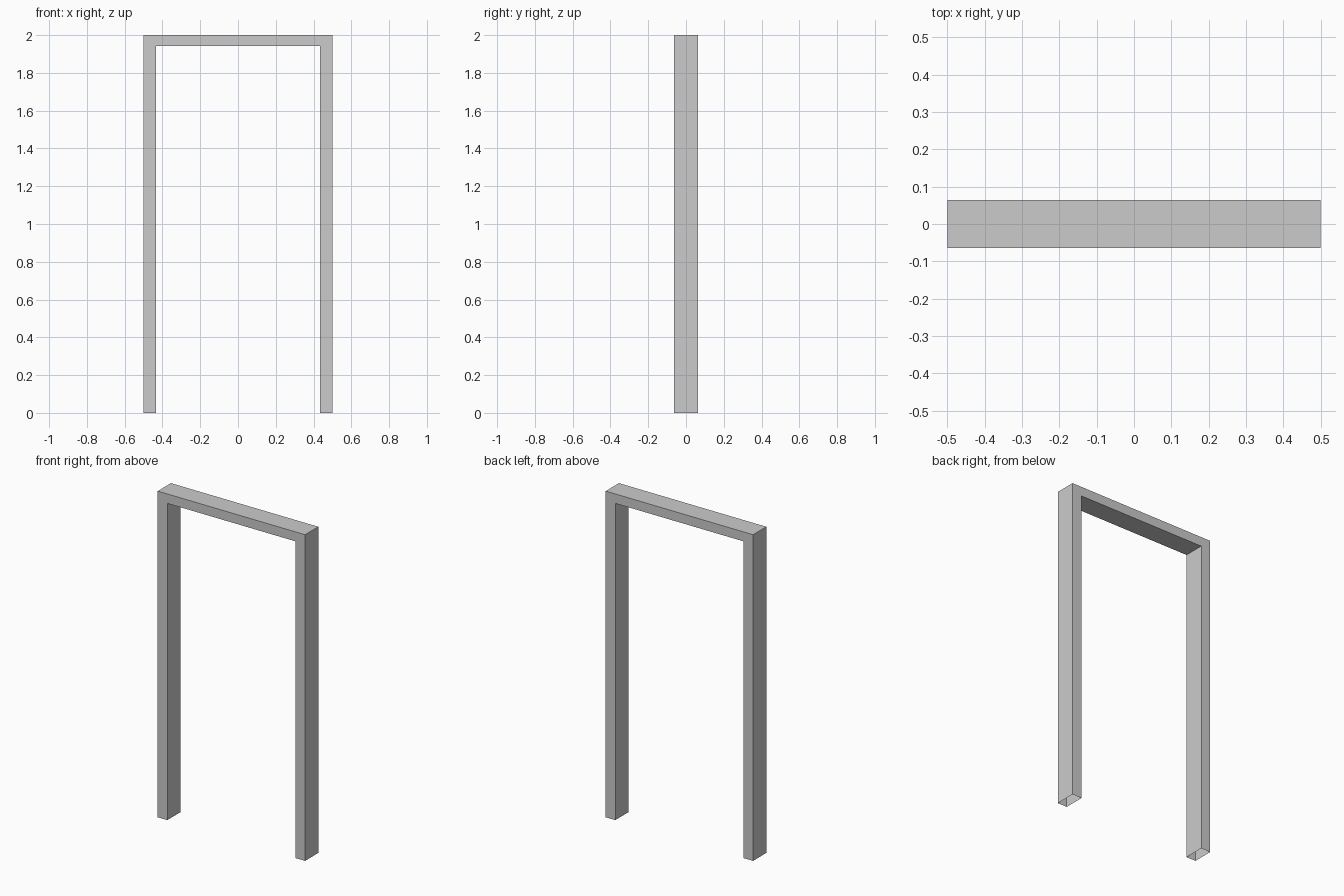
import bpy, bmesh

if "Cube" in bpy.data.objects:
    bpy.data.objects.remove(bpy.data.objects["Cube"])

HALF_W, HEIGHT, HALF_D = 0.5, 2.0, 0.064   # outer size
INNER_W, INNER_H = 0.435, 1.942            # opening

# Door frame: U-shaped front profile extruded through the wall depth
half = [(HALF_W, 0), (HALF_W, HEIGHT), (INNER_W, INNER_H), (INNER_W, 0)]
outer = half[:2] + [(-x, z) for x, z in reversed(half[:2])]
inner = [(-x, z) for x, z in reversed(half[2:])] + half[2:]

bm = bmesh.new()
front = bm.faces.new([bm.verts.new((x, -HALF_D, z)) for x, z in outer + inner])
ext = bmesh.ops.extrude_face_region(bm, geom=[front], use_keep_orig=True)
moved = [g for g in ext["geom"] if isinstance(g, bmesh.types.BMVert)]
bmesh.ops.translate(bm, verts=moved, vec=(0, 2 * HALF_D, 0))
bmesh.ops.recalc_face_normals(bm, faces=bm.faces)

# The feet of both posts are open underneath
feet = [f for f in bm.faces if all(v.co.z < 1e-5 for v in f.verts)]
bmesh.ops.delete(bm, geom=feet, context="FACES_ONLY")

mesh = bpy.data.meshes.new("door_frame")
bm.to_mesh(mesh)
bm.free()
bpy.context.collection.objects.link(bpy.data.objects.new("door_frame", mesh))
